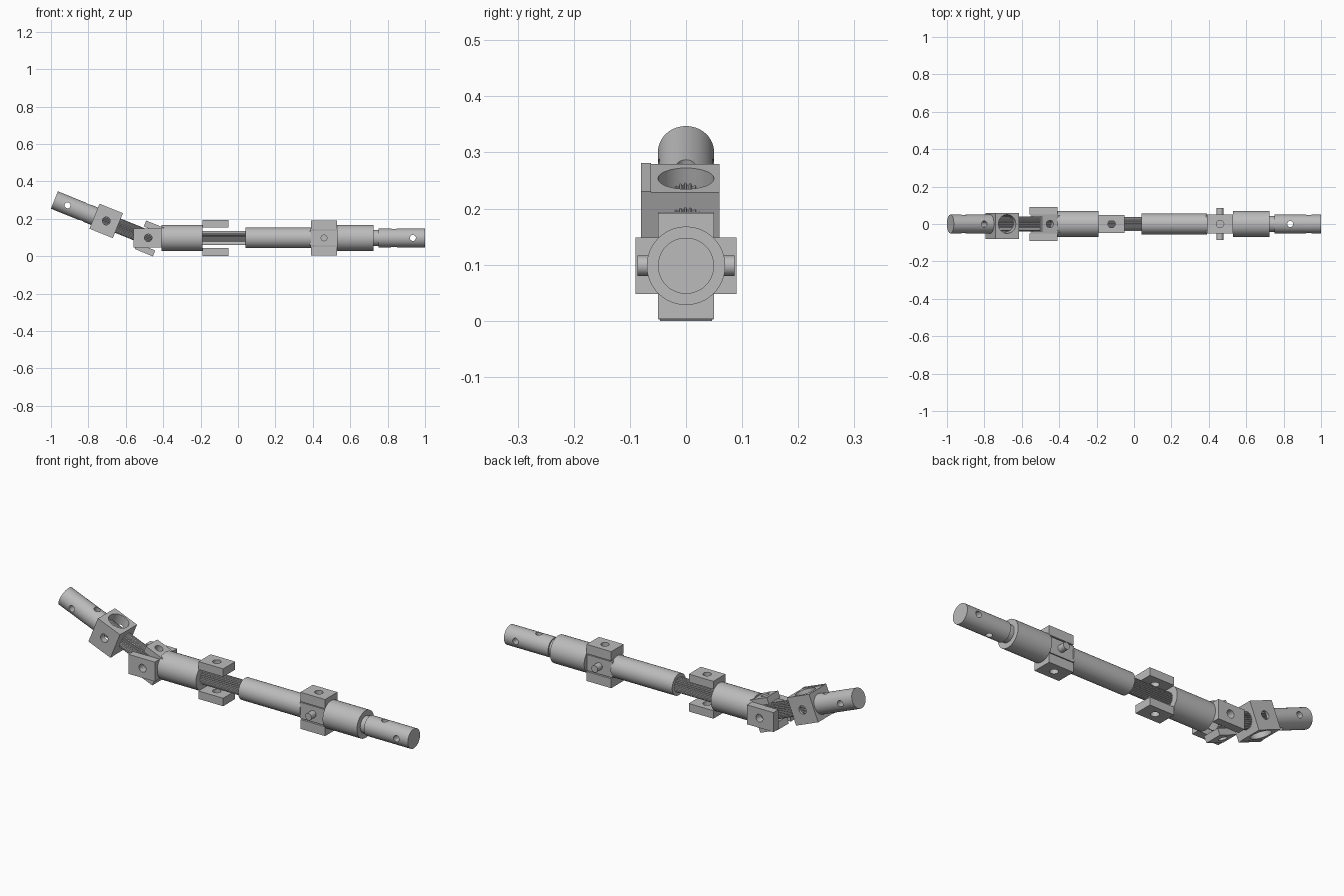
import bpy, bmesh, math
from mathutils import Matrix, Vector

cube = bpy.data.objects.get("Cube")
if cube:
    bpy.data.objects.remove(cube, do_unlink=True)

steel = bpy.data.materials.new("grey steel")
steel.use_nodes = True
GREY = (0.5, 0.5, 0.5, 1)
steel.diffuse_color = GREY
steel.node_tree.nodes["Principled BSDF"].inputs["Base Color"].default_value = GREY

AXIS_Z = 0.098
MAIN = Matrix.Translation((0, 0, AXIS_Z))
# Bent arm, hinged at the left joint
ARM = Matrix.Translation((-0.48, 0, AXIS_Z)) @ Matrix.Rotation(math.radians(22), 4, 'Y')
TURN = {'X': Matrix.Rotation(math.pi / 2, 4, 'Y'),
        'Y': Matrix.Rotation(math.pi / 2, 4, 'X'),
        'Z': Matrix.Identity(4)}


def finish(name, bm, frame):
    bmesh.ops.recalc_face_normals(bm, faces=bm.faces)
    mesh = bpy.data.meshes.new(name)
    bm.to_mesh(mesh)
    bm.free()
    mesh.materials.append(steel)
    obj = bpy.data.objects.new(name, mesh)
    bpy.context.collection.objects.link(obj)
    obj.matrix_world = frame
    return obj


def rod(name, frame, axis, center, radius, length, sides=48):
    bm = bmesh.new()
    bmesh.ops.create_cone(bm, cap_ends=True, segments=sides, radius1=radius, radius2=radius,
                          depth=length, matrix=Matrix.Translation(center) @ TURN[axis])
    return finish(name, bm, frame)


def bar(name, frame, x0, x1, radius):
    return rod(name, frame, 'X', ((x0 + x1) / 2, 0, 0), radius, x1 - x0)


def block(name, frame, low, high):
    low, high = Vector(low), Vector(high)
    bm = bmesh.new()
    bmesh.ops.create_cube(bm, size=1, matrix=Matrix.Translation((low + high) / 2)
                          @ Matrix.Diagonal((*(high - low), 1)))
    return finish(name, bm, frame)


def splined_shaft(name, frame, x0, x1, radius, teeth=28):
    bm = bmesh.new()
    ring = []
    for i in range(teeth * 4):
        r = radius if i % 4 < 2 else radius * 0.9
        a = math.tau * i / (teeth * 4)
        ring.append(bm.verts.new((x0, r * math.cos(a), r * math.sin(a))))
    face = bm.faces.new(ring)
    ext = bmesh.ops.extrude_face_region(bm, geom=[face])
    moved = [v for v in ext["geom"] if isinstance(v, bmesh.types.BMVert)]
    bmesh.ops.translate(bm, verts=moved, vec=(x1 - x0, 0, 0))
    if not any(set(f.verts) == set(ring) for f in bm.faces):
        bm.faces.new(ring)
    return finish(name, bm, frame)


def drill(obj, axis, center, radius, length=0.4):
    cutter = rod("cutter", obj.matrix_world.copy(), axis, center, radius, length, 32)
    cutter.hide_render = True
    mod = obj.modifiers.new("hole", 'BOOLEAN')
    mod.operation, mod.solver, mod.object = 'DIFFERENCE', 'EXACT', cutter
    bpy.context.view_layer.update()
    result = bpy.data.meshes.new_from_object(
        obj.evaluated_get(bpy.context.evaluated_depsgraph_get()))
    obj.modifiers.clear()
    obj.data = result
    bpy.data.objects.remove(cutter, do_unlink=True)


def fork(name, frame, axis, x0, x1, inner, outer, half, hole_x):
    # Pair of drilled fork plates on opposite sides of the shaft
    for side, sign in (("positive", 1), ("negative", -1)):
        a, b = sorted((sign * inner, sign * outer))
        low, high = ((x0, a, -half), (x1, b, half)) if axis == 'Y' else ((x0, -half, a), (x1, half, b))
        plate = block(f"{name}_{side}", frame, low, high)
        drill(plate, axis, (hole_x, 0, 0), 0.02)


# Straight shaft
bar("left_sleeve", MAIN, -0.41, -0.19, 0.07)
splined_shaft("sliding_spline", MAIN, -0.2, 0.06, 0.038)
bar("telescopic_tube", MAIN, 0.04, 0.39, 0.055)
bar("right_sleeve", MAIN, 0.53, 0.725, 0.07)
bar("right_neck", MAIN, 0.72, 0.755, 0.043)
right_stub = bar("right_stub", MAIN, 0.75, 1.0, 0.05)
drill(right_stub, 'Y', (0.935, 0, 0), 0.016)
drill(right_stub, 'Z', (0.835, 0, 0), 0.016)

# Joints on the straight shaft
fork("slider_fork", MAIN, 'Z', -0.19, -0.05, 0.055, 0.096, 0.049, -0.12)
fork("right_fork", MAIN, 'Z', 0.39, 0.53, 0.046, 0.094, 0.05, 0.46)
block("right_joint_core", MAIN, (0.385, -0.048, -0.041), (0.535, 0.048, 0.041))
rod("right_cross_pin", MAIN, 'Y', (0.46, 0, 0), 0.018, 0.172)
fork("left_fork", MAIN, 'Y', -0.56, -0.41, 0.05, 0.09, 0.05, -0.48)

# Bent arm
fork("arm_fork", ARM, 'Z', -0.045, 0.06, 0.048, 0.082, 0.046, 0)
splined_shaft("arm_spline", ARM, -0.3, 0.03, 0.041)
housing = block("arm_housing", ARM, (-0.31, -0.062, -0.07), (-0.175, 0.06, 0.07))
drill(housing, 'Z', (-0.242, 0, 0), 0.05)
drill(housing, 'Y', (-0.242, 0, 0), 0.021)
cheek = block("housing_cheek", ARM, (-0.31, -0.08, -0.072), (-0.175, -0.062, 0.072))
drill(cheek, 'Y', (-0.242, 0, 0), 0.021)
left_stub = bar("left_stub", ARM, -0.541, -0.305, 0.05)
drill(left_stub, 'Y', (-0.465, 0, 0), 0.016)
drill(left_stub, 'Z', (-0.365, 0, 0), 0.016)

# Smooth round surfaces, keep machined edges crisp
bpy.ops.object.select_all(action='DESELECT')
for obj in bpy.context.collection.objects:
    if obj.type == 'MESH' and steel.name in obj.data.materials:
        obj.select_set(True)
        bpy.context.view_layer.objects.active = obj
bpy.ops.object.shade_smooth_by_angle(angle=math.radians(30))
